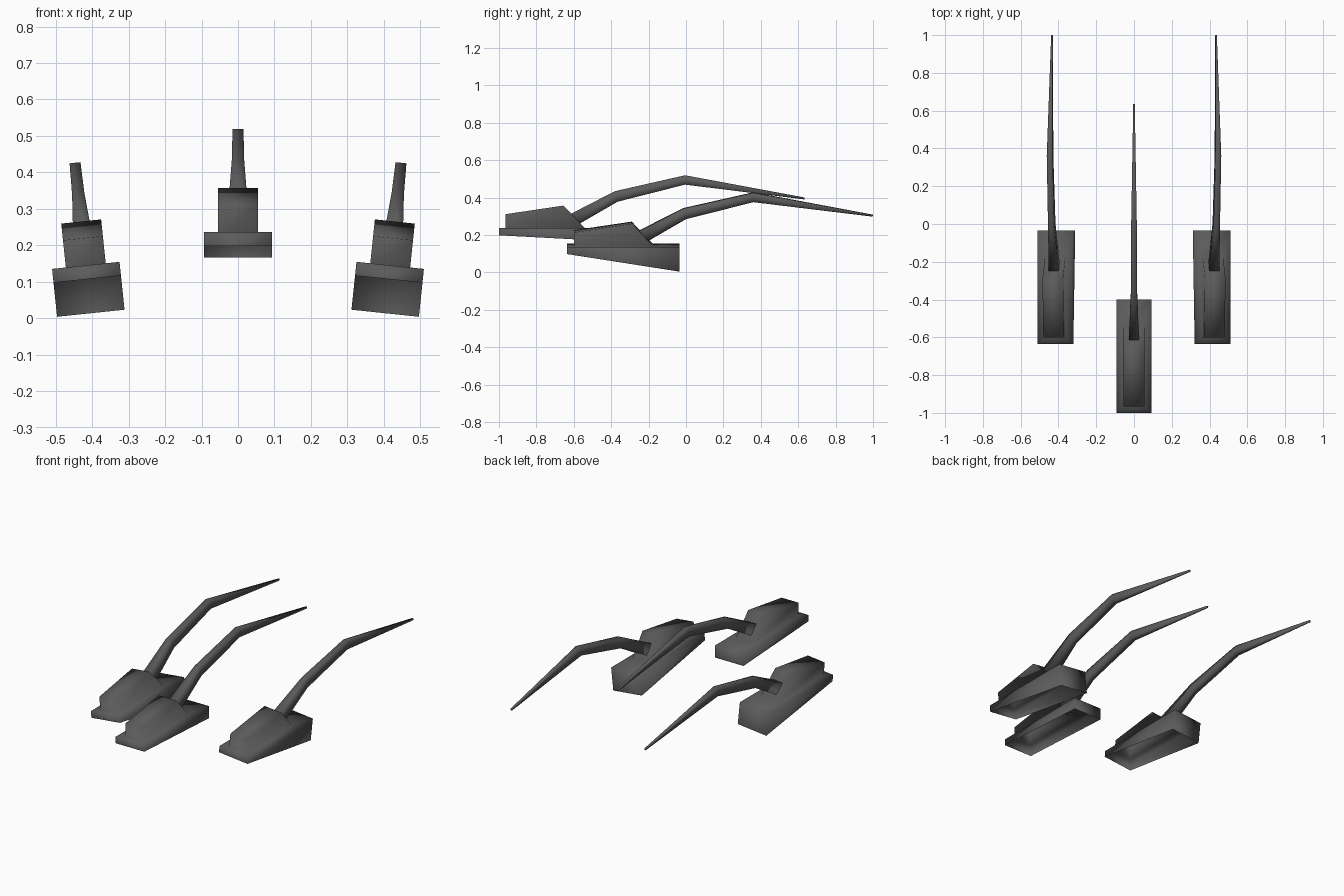
import bpy, bmesh, math
from mathutils import Matrix, Vector

if "Cube" in bpy.data.objects:
    bpy.data.objects.remove(bpy.data.objects["Cube"])

grey = bpy.data.materials.new("dark_grey")
grey.diffuse_color = (0.105, 0.105, 0.105, 1)
grey.use_nodes = True
grey.node_tree.nodes["Principled BSDF"].inputs["Base Color"].default_value = grey.diffuse_color


def finish(bm, name, matrix):
    bmesh.ops.recalc_face_normals(bm, faces=bm.faces)
    mesh = bpy.data.meshes.new(name)
    bm.to_mesh(mesh)
    bm.free()
    mesh.transform(matrix)
    mesh.materials.append(grey)
    for p in mesh.polygons:
        p.use_smooth = True
    obj = bpy.data.objects.new(name, mesh)
    bpy.context.collection.objects.link(obj)
    return obj


def bridge(bm, a, b):
    n = len(a)
    for i in range(n):
        bm.faces.new((a[i], a[(i + 1) % n], b[(i + 1) % n], b[i]))


def housing(name, matrix, rear_depth):
    """Open-bottomed wedge plinth with a sloped hood rising from it."""
    bm = bmesh.new()

    def ring(w, y0, y1, z0, z1):
        return [bm.verts.new(c) for c in
                ((-w, y0, z0), (w, y0, z0), (w, y1, z1), (-w, y1, z1))]

    bottom = ring(0.093, -0.30, 0.30, -0.038, -rear_depth)
    top = ring(0.093, -0.30, 0.30, 0, 0)
    foot = ring(0.055, -0.265, 0.16, 0, 0)
    crown = ring(0.055, -0.265, 0.045, 0.075, 0.121)
    for a, b in ((bottom, top), (top, foot), (foot, crown)):
        bridge(bm, a, b)
    bm.faces.new(crown)
    finish(bm, name, matrix)


def whip(name, matrix):
    """Tapered, bent, rectangular arm."""
    bm = bmesh.new()
    # y and z of the upper edge, y and z of the lower edge, half width
    stations = ((0.075, 0.072, 0.11, 0.012, 0.027),
                (0.32, 0.198, 0.335, 0.142, 0.017),
                (0.695, 0.283, 0.695, 0.233, 0.015),
                (1.335, 0.164, 1.333, 0.154, 0.004))
    rings = []
    for yt, zt, yb, zb, w in stations:
        rings.append([bm.verts.new(c) for c in
                      ((-w, yb, zb), (w, yb, zb), (w, yt, zt), (-w, yt, zt))])
    for a, b in zip(rings, rings[1:]):
        bridge(bm, a, b)
    bm.faces.new(rings[0])
    bm.faces.new(rings[-1])
    finish(bm, name, matrix)


# One upright centre unit and two outward-leaning side units
for label, x, y, z, lean, depth in (("centre", 0, -0.70, 0.236, 0, 0.07),
                                    ("left", -0.4175, -0.335, 0.145, -6, 0.132),
                                    ("right", 0.4175, -0.335, 0.145, 6, 0.132)):
    m = Matrix.Translation(Vector((x, y, z))) @ Matrix.Rotation(math.radians(lean), 4, 'Y')
    housing(label + "_housing", m, depth)
    whip(label + "_arm", m)
